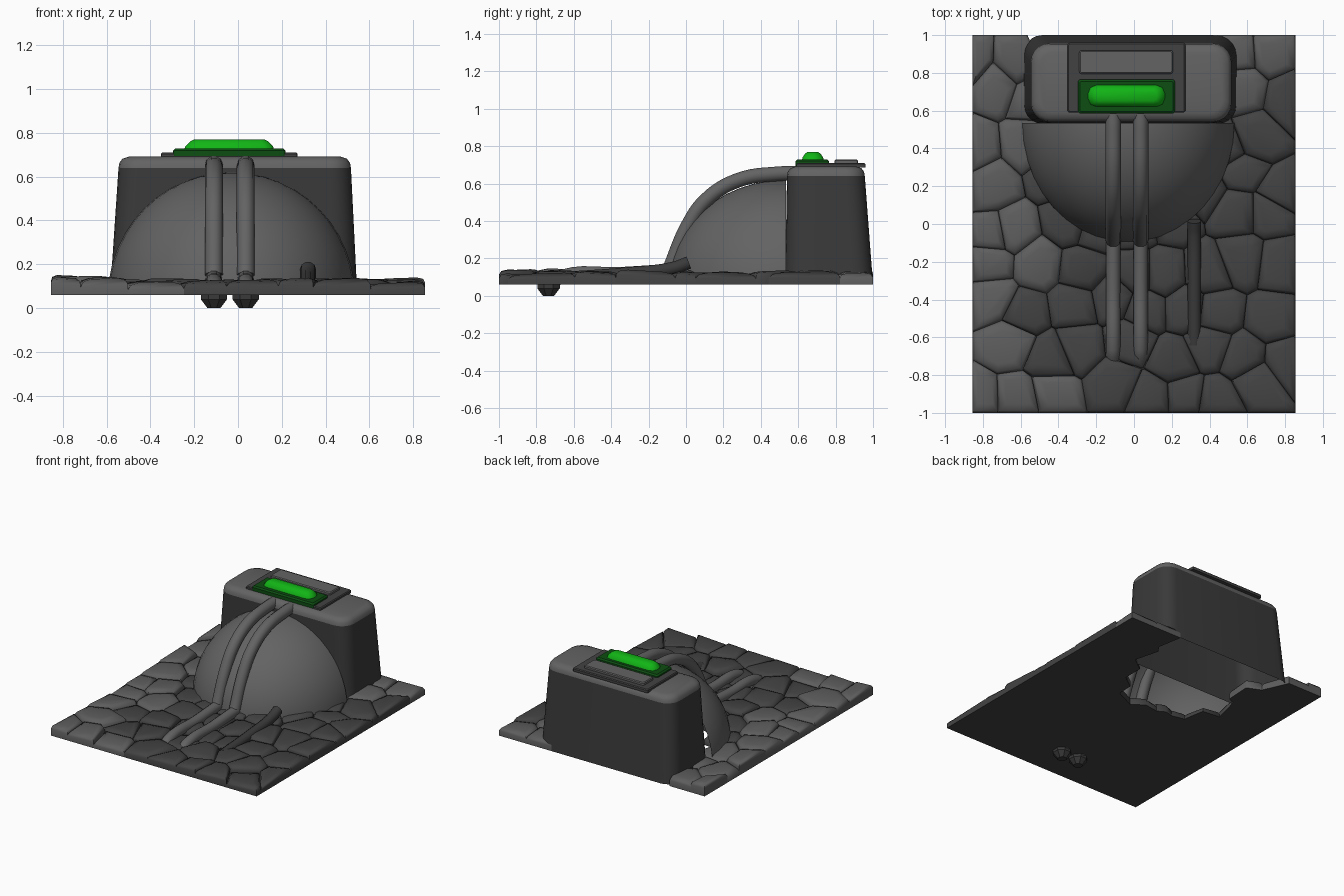
import bpy, bmesh, math, random
from mathutils import Vector

random.seed(4)
if "Cube" in bpy.data.objects:
    bpy.data.objects.remove(bpy.data.objects["Cube"])


def material(name, rgb):
    m = bpy.data.materials.new(name)
    m.use_nodes = True
    m.diffuse_color = (*rgb, 1)
    m.node_tree.nodes["Principled BSDF"].inputs["Base Color"].default_value = (*rgb, 1)
    return m


LIGHT = material("light grey metal", (0.125, 0.125, 0.125))
DARK = material("dark grey metal", (0.042, 0.042, 0.042))
PANEL = material("panel grey", (0.055, 0.055, 0.055))
STONE = material("dark stone", (0.055, 0.055, 0.055))
PALE = material("pale stone", (0.11, 0.11, 0.11))
GREEN = material("bright green", (0.006, 0.46, 0.008))
DEEP = material("deep green", (0.004, 0.075, 0.006))


def smooth(obj, angle=40):
    bpy.ops.object.select_all(action="DESELECT")
    obj.select_set(True)
    bpy.context.view_layer.objects.active = obj
    bpy.ops.object.shade_smooth_by_angle(angle=math.radians(angle))


def finish(bm, name, mats, angle=40):
    mesh = bpy.data.meshes.new(name)
    bm.to_mesh(mesh)
    bm.free()
    for m in mats:
        mesh.materials.append(m)
    obj = bpy.data.objects.new(name, mesh)
    bpy.context.collection.objects.link(obj)
    smooth(obj, angle)
    return obj


def loft(bm, rings, bottom=True, top=True):
    """Skin counter-clockwise rings listed from low to high."""
    vs = [[bm.verts.new(p) for p in ring] for ring in rings]
    n = len(vs[0])
    faces = []
    for a, b in zip(vs, vs[1:]):
        for i in range(n):
            j = (i + 1) % n
            faces.append(bm.faces.new((a[i], a[j], b[j], b[i])))
    if bottom:
        faces.append(bm.faces.new(vs[0][::-1]))
    if top:
        faces.append(bm.faces.new(vs[-1]))
    return faces


def round_rect(cx, cy, hx, hy, r, z, n=5):
    pts = []
    for q, (sx, sy) in enumerate([(1, 1), (-1, 1), (-1, -1), (1, -1)]):
        for k in range(n + 1):
            a = (q + k / n) * math.pi / 2
            pts.append((cx + sx * (hx - r) + r * math.cos(a),
                        cy + sy * (hy - r) + r * math.sin(a), z))
    return pts


def plate(name, cx, cy, hx, hy, z0, z1, bevel, r, mat, n=3):
    bm = bmesh.new()
    loft(bm, [round_rect(cx, cy, hx, hy, r, z0, n),
              round_rect(cx, cy, hx, hy, r, z1 - bevel, n),
              round_rect(cx, cy, hx - bevel, hy - bevel, r * 0.7, z1, n)])
    return finish(bm, name, [mat], 30)


def tube(name, points, radius, mat):
    cu = bpy.data.curves.new(name, "CURVE")
    cu.dimensions = "3D"
    cu.bevel_depth = radius
    cu.bevel_resolution = 3
    cu.use_fill_caps = True
    cu.resolution_u = 6
    sp = cu.splines.new("BEZIER")
    sp.bezier_points.add(len(points) - 1)
    for bp, p in zip(sp.bezier_points, points):
        bp.co = p
        bp.handle_left_type = bp.handle_right_type = "AUTO"
    cu.materials.append(mat)
    obj = bpy.data.objects.new(name, cu)
    bpy.context.collection.objects.link(obj)
    bpy.ops.object.select_all(action="DESELECT")
    obj.select_set(True)
    bpy.context.view_layer.objects.active = obj
    bpy.ops.object.convert(target="MESH")
    smooth(bpy.context.object)


# Cobbled ground: domed cells grown around jittered points
def clip(poly, mid, n):
    out = []
    for p, q in zip(poly, poly[1:] + poly[:1]):
        dp, dq = (p - mid).dot(n), (q - mid).dot(n)
        if dp <= 0:
            out.append(p)
        if dp * dq < 0:
            out.append(p.lerp(q, dp / (dp - dq)))
    return out


W, COLS, ROWS, BASE = 0.855, 8, 9, 0.06
seeds = []
for r in range(ROWS):
    for c in range(COLS):
        x = -W + (c + 0.25 + 0.5 * (r % 2)) * 2 * W / COLS
        y = -1 + (r + 0.5) * 2 / ROWS
        seeds.append(Vector((x + random.uniform(-0.07, 0.07), y + random.uniform(-0.07, 0.07))))


def covered(s):
    in_dome = s.y < 0.53 and math.hypot((s.x + 0.03) / 0.565, (s.y - 0.53) / 0.63) < 0.75
    return in_dome or (abs(s.x + 0.02) < 0.47 and s.y >= 0.53)


def is_pale(s):
    return (s.x < -0.6 or (s.x < -0.25 and s.y < -0.75)
            or (s.x < -0.45 and s.y > -0.35) or (s.x > 0.45 and s.y > 0.7))


bm = bmesh.new()
for s in seeds:
    if covered(s):
        continue
    cell = [Vector((-W, -1)), Vector((W, -1)), Vector((W, 1)), Vector((-W, 1))]
    for t in seeds:
        if t is not s and (t - s).length < 0.8:
            cell = clip(cell, (s + t) / 2, t - s)
    mid = sum(cell, Vector((0, 0))) / len(cell)
    top = 0.125 + random.uniform(-0.012, 0.012) + 0.03 * max(0, -s.x - 0.4)
    tilt = Vector((random.uniform(-0.06, 0.06), random.uniform(-0.06, 0.06)))
    rings = []
    for scale, drop in [(1, None), (1, 0.032), (0.9, 0.012), (0.6, 0.002)]:
        ring = []
        for p in cell:
            q = mid + (p - mid) * scale
            z = BASE if drop is None else top - drop + tilt.dot(q - mid)
            ring.append((q.x, q.y, z))
        rings.append(ring)
    for f in loft(bm, rings):
        f.normal_update()
        f.material_index = 1 if is_pale(s) and f.normal.z > -0.5 else 0
finish(bm, "cobbled_ground", [STONE, PALE], 50)

# Housing: tapered dark walls, open below, with a rounded pale lid
bm = bmesh.new()
loft(bm, [round_rect(-0.02, 0.765, 0.565, 0.235, 0.1, BASE),
          round_rect(-0.015, 0.748, 0.531, 0.208, 0.1, 0.64)], bottom=False, top=False)
finish(bm, "housing_walls", [DARK])
bm = bmesh.new()
loft(bm, [round_rect(-0.015, 0.748, 0.531 - d, 0.208 - d, 0.1 - d * 0.6, z)
          for d, z in [(0, 0.64), (0.004, 0.663), (0.018, 0.682), (0.048, 0.692)]], bottom=False)
finish(bm, "housing_lid", [LIGHT])

# Quarter dome in front of the housing, open below and behind
bm = bmesh.new()
bmesh.ops.create_uvsphere(bm, u_segments=40, v_segments=24, radius=1)
for v in bm.verts:
    v.co = (v.co.x * 0.565 - 0.03, v.co.y * 0.63 + 0.53, v.co.z * 0.57 + 0.05)
for co, no in [((0, 0.535, 0), (0, 1, 0)), ((0, 0, BASE), (0, 0, -1))]:
    bmesh.ops.bisect_plane(bm, geom=bm.verts[:] + bm.edges[:] + bm.faces[:],
                           plane_co=co, plane_no=no, clear_outer=True)
finish(bm, "dome", [LIGHT])

# Control panel and lamp on the lid
plate("panel_plate", -0.04, 0.775, 0.312, 0.185, 0.685, 0.71, 0.006, 0.012, PANEL)
plate("panel_bar", -0.042, 0.857, 0.248, 0.062, 0.705, 0.73, 0.006, 0.012, LIGHT)
plate("lamp_frame", -0.04, 0.675, 0.256, 0.09, 0.695, 0.73, 0.01, 0.012, DEEP)
bm = bmesh.new()
loft(bm, [round_rect(-0.04, 0.678, hx, hy, r, z, 2)
          for hx, hy, r, z in [(0.205, 0.058, 0.045, 0.725), (0.2, 0.055, 0.042, 0.74),
                               (0.18, 0.042, 0.034, 0.76), (0.162, 0.026, 0.02, 0.77)]])
finish(bm, "lamp", [GREEN], 45)

# Twin pipes: over the dome, then along the ground into tapered stubs
ARCH = [(0.6, 0.655), (0.5, 0.653), (0.275, 0.617), (0.105, 0.51), (0.01, 0.375), (-0.085, 0.15)]
RUN = [(-0.08, 0.135), (-0.35, 0.118), (-0.66, 0.105), (-0.72, 0.07)]
for side, x in (("right", -0.11), ("left", 0.035)):
    tube(side + "_arch_pipe", [(x, y, z) for y, z in ARCH], 0.041, LIGHT)
    tube(side + "_ground_pipe", [(x, y, z) for y, z in RUN], 0.038, LIGHT)
    bm = bmesh.new()
    loft(bm, [round_rect(x, -0.735, h, h, h * 0.58, z, 1)
              for h, z in [(0.03, 0), (0.06, 0.04), (0.06, 0.07), (0.035, 0.1)]])
    finish(bm, side + "_pipe_stub", [DARK], 20)

# Loose dark rod on the cobbles
tube("loose_rod", [(0.32, y, z) for y, z in
                   [(0.015, 0.178), (-0.06, 0.15), (-0.3, 0.12), (-0.64, 0.095)]], 0.036, DARK)
